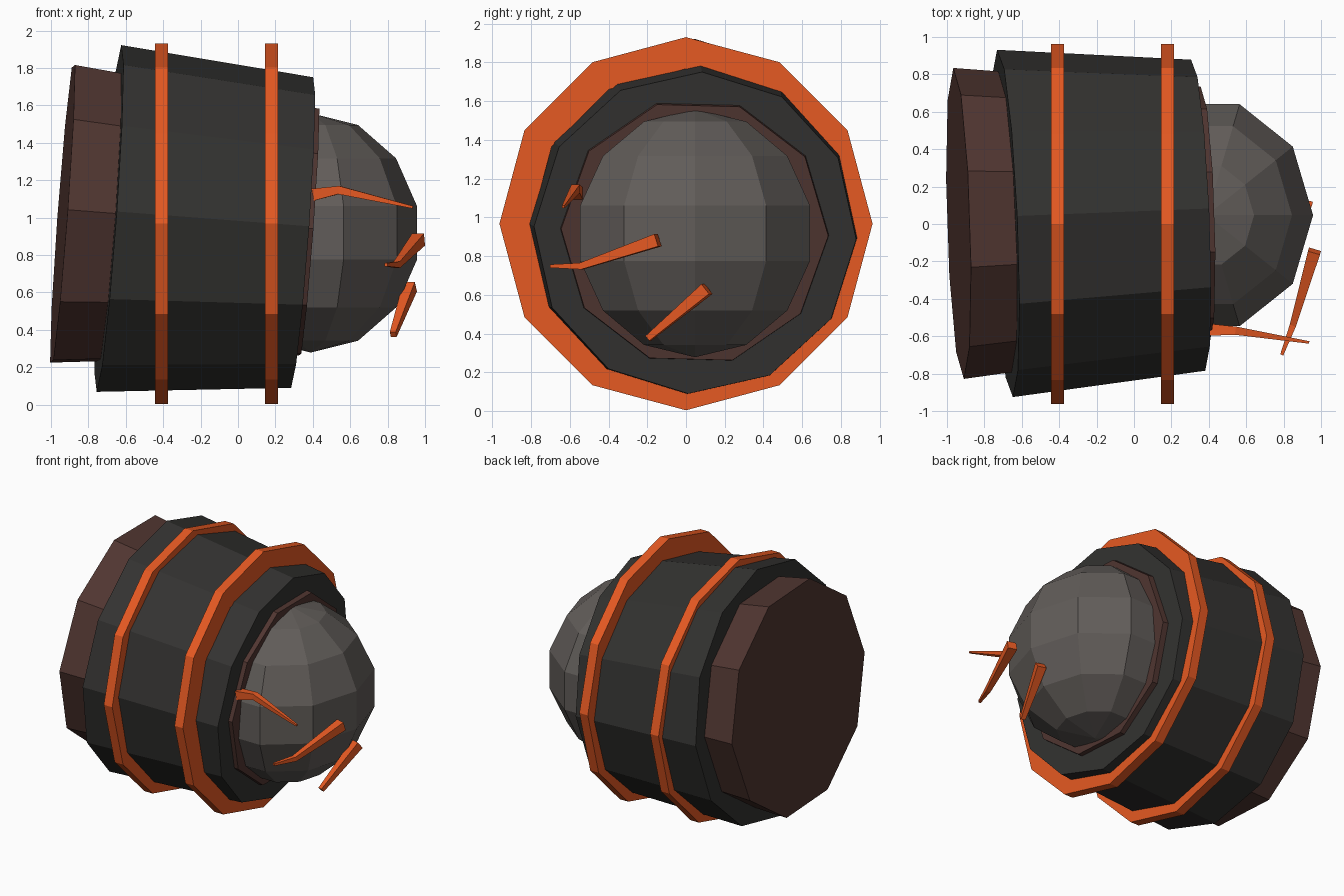
import bpy
from math import cos, sin, pi, radians
from mathutils import Vector

if "Cube" in bpy.data.objects:
    bpy.data.objects.remove(bpy.data.objects["Cube"])


def material(name, rgb):
    m = bpy.data.materials.new(name)
    m.diffuse_color = (*rgb, 1)
    m.use_nodes = True
    m.node_tree.nodes["Principled BSDF"].inputs["Base Color"].default_value = m.diffuse_color
    return m


ORANGE = material("orange", (0.79, 0.10, 0.016))
DARK = material("charcoal", (0.033, 0.032, 0.030))
BROWN = material("brown", (0.08, 0.036, 0.030))
GREY = material("warm_grey", (0.12, 0.108, 0.10))


def make(name, verts, faces, mat):
    me = bpy.data.meshes.new(name)
    me.from_pydata(verts, [], faces)
    me.materials.append(mat)
    ob = bpy.data.objects.new(name, me)
    bpy.context.collection.objects.link(ob)
    return ob


def loop(center, axis, r, n, start):
    """Polygon of n points around center, facing along axis."""
    d = Vector(axis).normalized()
    u = Vector((0, 0, 1)).cross(d).normalized()
    w = d.cross(u)
    return [Vector(center) + r * (cos(start + 2 * pi * i / n) * u + sin(start + 2 * pi * i / n) * w)
            for i in range(n)]


def loft(name, loops, mat, closed=False):
    """Skin a list of loops; cap the ends unless closed into a ring."""
    n, k = len(loops[0]), len(loops)
    faces = []
    for a in range(k if closed else k - 1):
        b = (a + 1) % k
        faces += [(a * n + i, a * n + (i + 1) % n, b * n + (i + 1) % n, b * n + i) for i in range(n)]
    if not closed:
        faces += [tuple(reversed(range(n))), tuple(range((k - 1) * n, k * n))]
    return make(name, [v for l in loops for v in l], faces, mat)


def tapered(name, a, b, ra, rb, n, roll, mat):
    axis = Vector(b) - Vector(a)
    return loft(name, [loop(a, axis, ra, n, roll), loop(b, axis, rb, n, roll)], mat)


# slightly tilted outer drum and the longer core running through it
tapered("outer_drum", (-0.69, 0.003, 0.995), (0.343, 0.047, 0.92), 0.93, 0.833, 12, radians(-2.3), DARK)
tapered("inner_core", (-0.938, 0.003, 1.02), (0.38, 0.045, 0.922), 0.832, 0.69, 10, radians(-1.5), BROWN)

# two upright hoops
for name, x in (("rear_hoop", -0.41), ("front_hoop", 0.18)):
    profile = [(-0.035, 0.963), (0.035, 0.963), (0.035, 0.80), (-0.035, 0.80)]
    loft(name, [loop((x + dx, 0, 0.967), (-1, 0, 0), r, 12, 0) for dx, r in profile], ORANGE, True)

# faceted dome at the front end
bpy.ops.mesh.primitive_uv_sphere_add(segments=10, ring_count=7, radius=0.64)
dome = bpy.context.object
dome.name = "dome"
dome.location = (0.389, 0.047, 0.918)
dome.scale = (0.911, 1, 1)
dome.rotation_euler = (0, 0, pi / 2)
dome.scale = (1, 0.911, 1)
dome.data.materials.append(GREY)


# tapered bent spikes: points with half widths
def spike(name, pts):
    loops = []
    for i, (p, h) in enumerate(pts):
        a, b = pts[max(i - 1, 0)][0], pts[min(i + 1, len(pts) - 1)][0]
        loops.append(loop(p, Vector(b) - Vector(a), h * 1.35, 4, pi / 4))
    loft(name, loops, ORANGE)


spike("upper_spike", [((0.40, -0.565, 1.122), 0.034), ((0.54, -0.57, 1.147), 0.023), ((0.935, -0.633, 1.055), 0.007)])
spike("middle_spike", [((0.965, -0.145, 0.882), 0.035), ((0.85, -0.54, 0.748), 0.018), ((0.79, -0.70, 0.748), 0.009)])
spike("lower_spike", [((0.92, 0.108, 0.63), 0.034), ((0.83, -0.195, 0.375), 0.017)])
